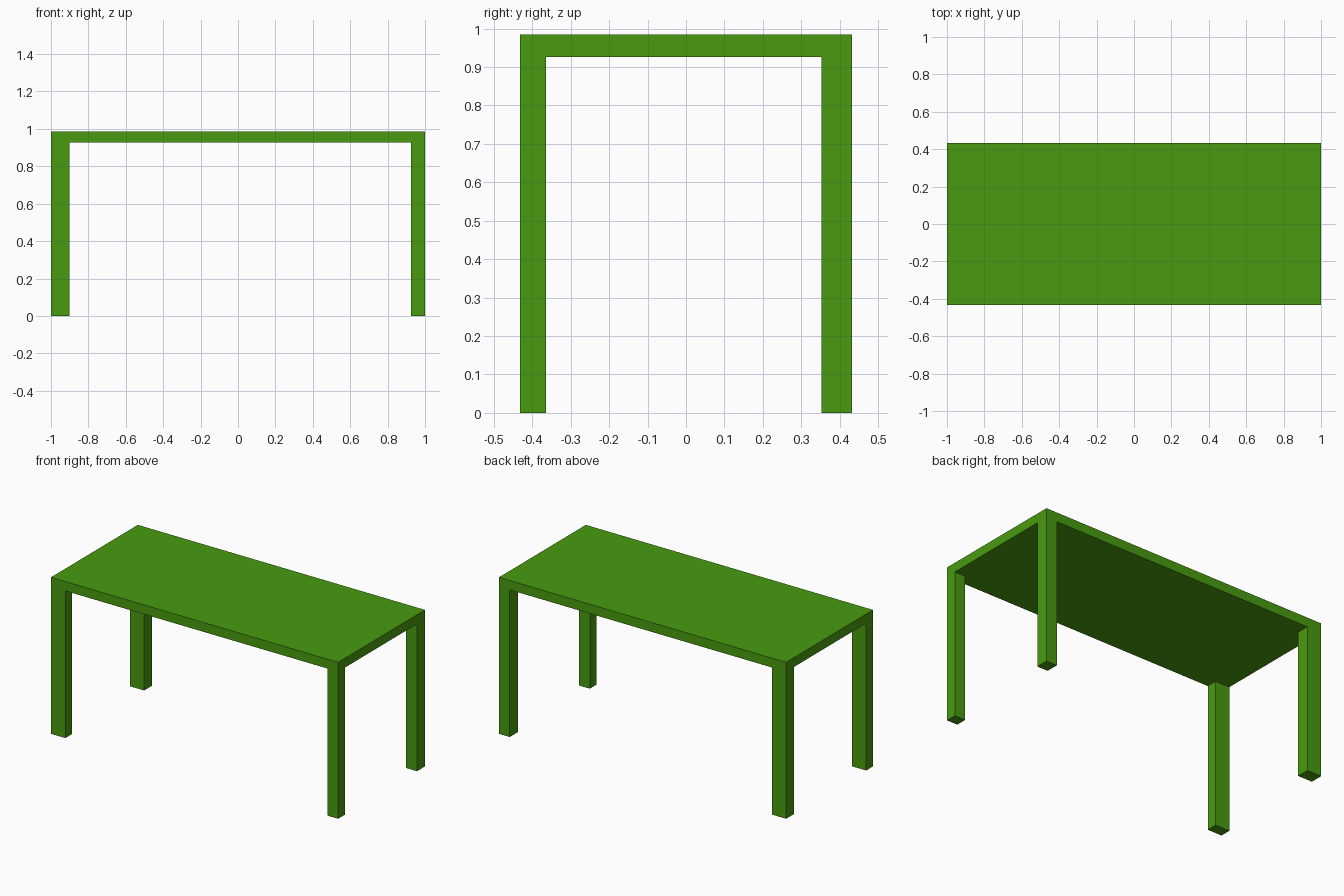
import bpy

if "Cube" in bpy.data.objects:
    bpy.data.objects.remove(bpy.data.objects["Cube"])

HALF_X, HALF_Y = 1.0, 0.432
TOP, UNDER = 0.985, 0.926

green = bpy.data.materials.new("green")
green.diffuse_color = (0.065, 0.33, 0.005, 1)
green.use_nodes = True
green.node_tree.nodes["Principled BSDF"].inputs["Base Color"].default_value = green.diffuse_color


def box(name, x, y, z):
    """Box spanning the (low, high) ranges x, y and z."""
    bpy.ops.mesh.primitive_cube_add(size=1)
    ob = bpy.context.object
    ob.name = ob.data.name = name
    ranges = (x, y, z)
    for v in ob.data.vertices:
        v.co = [lo if c < 0 else hi for c, (lo, hi) in zip(v.co, ranges)]
    ob.data.materials.append(green)
    return ob


# Table top
box("table_top", (-HALF_X, HALF_X), (-HALF_Y, HALF_Y), (UNDER, TOP))

# Legs, flush with the corners: the left and back ones are thicker
x_spans = {"left": (-HALF_X, -0.90), "right": (0.925, HALF_X)}
y_spans = {"front": (-HALF_Y, -0.364), "back": (0.352, HALF_Y)}
for side, xs in x_spans.items():
    for end, ys in y_spans.items():
        box(f"{end}_{side}_leg", xs, ys, (0, UNDER))
